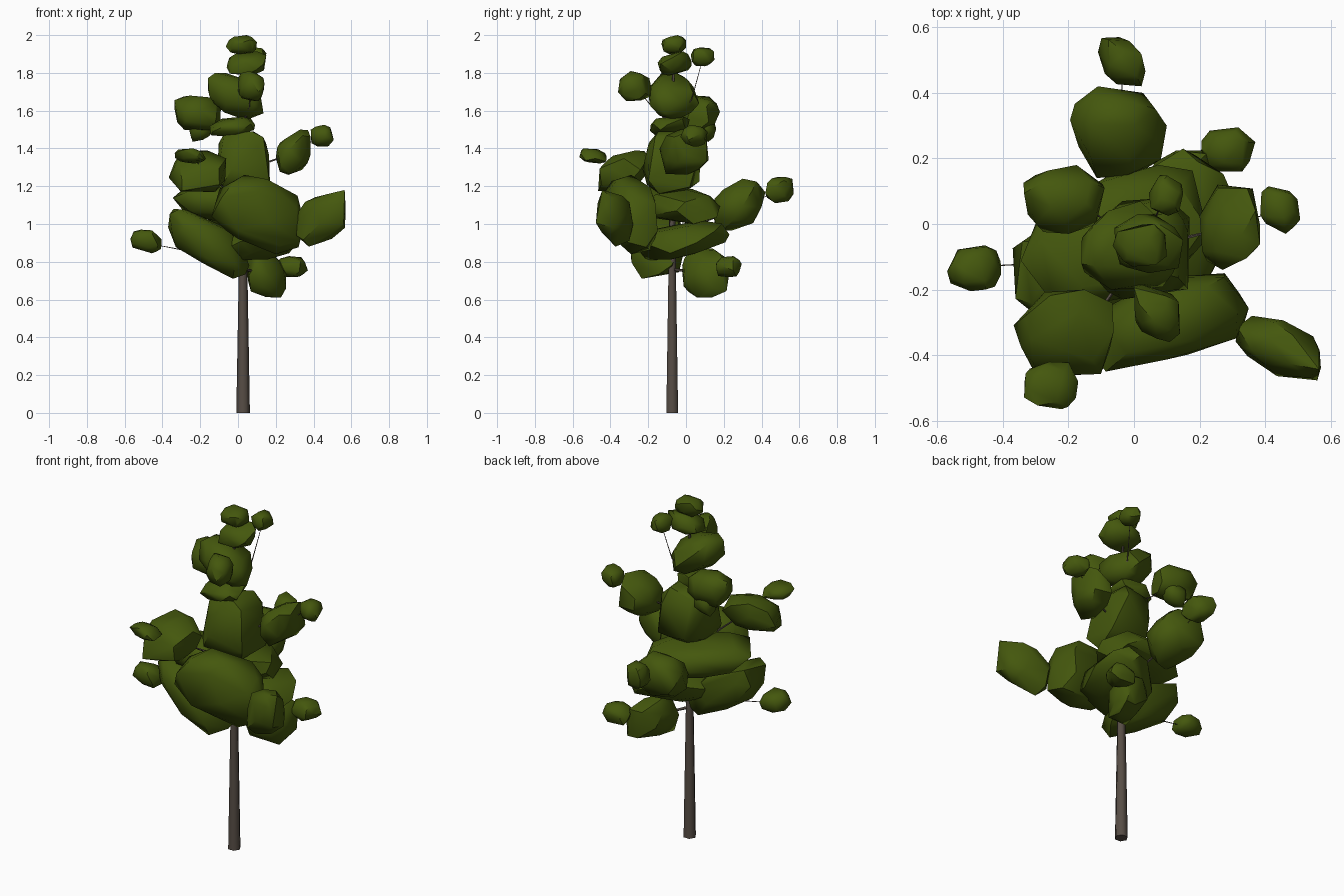
import bpy, bmesh, math, random
from mathutils import Vector

if "Cube" in bpy.data.objects:
    bpy.data.objects.remove(bpy.data.objects["Cube"])


def material(name, col):
    m = bpy.data.materials.new(name)
    m.diffuse_color = (*col, 1)
    m.use_nodes = True
    m.node_tree.nodes["Principled BSDF"].inputs["Base Color"].default_value = m.diffuse_color
    return m


LEAF = material("leaf_green", (0.058, 0.096, 0.004))
BARK = material("bark_brown", (0.095, 0.075, 0.060))


def finish(bm, name, mat, angle):
    bmesh.ops.recalc_face_normals(bm, faces=bm.faces)
    me = bpy.data.meshes.new(name)
    bm.to_mesh(me)
    bm.free()
    me.materials.append(mat)
    ob = bpy.data.objects.new(name, me)
    bpy.context.collection.objects.link(ob)
    bpy.ops.object.select_all(action='DESELECT')
    ob.select_set(True)
    bpy.context.view_layer.objects.active = ob
    bpy.ops.object.shade_smooth_by_angle(angle=math.radians(angle))
    return ob


# Leaf clump: convex hull of jittered boxy-sphere points, sheared, fitted to a box
def clump(name, x0, x1, y0, y1, z0, z1, sx=0, sy=0, sxy=0, seed=0, box=0.78, n=26):
    rng = random.Random(seed)
    pts = []
    for i in range(n):
        c = 1 - 2 * (i + 0.5) / n
        r = math.sqrt(1 - c * c)
        a = seed + i * 2.39996 + rng.uniform(-0.3, 0.3)
        p = Vector((r * math.cos(a), r * math.sin(a), c))
        p = Vector([math.copysign(abs(v) ** box, v) for v in p])
        p *= rng.uniform(0.86, 1.06)
        p.z = p.z * (1 - 0.75 * max(abs(sx), abs(sy))) + sx * p.x + sy * p.y
        p.y = p.y * (1 - 0.5 * abs(sxy)) + sxy * p.x
        pts.append(p)
    lo, hi = (x0, y0, z0), (x1, y1, z1)
    mn = [min(p[k] for p in pts) for k in range(3)]
    mx = [max(p[k] for p in pts) for k in range(3)]
    bm = bmesh.new()
    for p in pts:
        bm.verts.new([lo[k] + (p[k] - mn[k]) / (mx[k] - mn[k]) * (hi[k] - lo[k]) for k in range(3)])
    bmesh.ops.convex_hull(bm, input=bm.verts)
    loose = [v for v in bm.verts if not v.link_faces]
    bmesh.ops.delete(bm, geom=loose, context='VERTS')
    finish(bm, name, LEAF, 42)


# Tapered tube through a path of (point, radius)
def tube(name, path, sides):
    bm = bmesh.new()
    rings = []
    for i, (p, r) in enumerate(path):
        a = Vector(path[max(i - 1, 0)][0])
        b = Vector(path[min(i + 1, len(path) - 1)][0])
        q = (b - a).to_track_quat('Z', 'Y')
        rings.append([bm.verts.new(Vector(p) + q @ Vector(
            (r * math.cos(t * math.tau / sides), r * math.sin(t * math.tau / sides), 0)))
            for t in range(sides)])
    for lo, hi in zip(rings, rings[1:]):
        for t in range(sides):
            u = (t + 1) % sides
            bm.faces.new((lo[t], lo[u], hi[u], hi[t]))
    bm.faces.new(rings[0])
    bm.faces.new(rings[-1])
    finish(bm, name, BARK, 65)


# Trunk
TX, TY = 0.027, -0.073
tube("trunk", [((TX, TY, 0), 0.036), ((TX, TY, 0.4), 0.029), ((TX, TY, 0.8), 0.022),
               ((TX, TY, 1.3), 0.014), ((0.02, -0.065, 1.93), 0.004)], 6)

# Crown along the trunk
clump("top_leaves", -.065, .10, -.13, 0, 1.90, 2.0, seed=1)
clump("upper_leaves", -.06, .15, -.15, .03, 1.785, 1.915, .1, .25, seed=2)
clump("third_leaves", -.16, .135, -.20, .07, 1.55, 1.80, -.3, seed=3)
clump("neck_leaves", -.15, .09, -.19, .02, 1.465, 1.57, .3, .2, seed=4)
clump("centre_leaves", -.11, .17, -.23, .08, 1.16, 1.49, seed=5, box=.55)
clump("middle_leaves", -.345, .22, -.25, .18, 1.0, 1.20, -.25, -.1, .3, seed=6)
clump("lower_left_leaves", -.37, .06, -.30, .0, .71, 1.08, -.5, seed=7)
clump("lower_right_leaves", -.12, .315, -.28, .23, .81, 1.02, .1, .3, .25, seed=8)

# Clumps carried on branches
clump("front_leaves", -.14, .35, -.45, -.15, .84, 1.26, -.25, 0, .4, seed=9)
clump("left_upper_leaves", -.337, -.09, -.03, .18, 1.49, 1.68, seed=10)
clump("left_under_leaves", -.26, -.13, .04, .16, 1.435, 1.57, .2, 0, seed=23)
clump("left_front_leaves", -.367, -.062, -.465, -.2, 1.17, 1.39, .05, .3, seed=11)
clump("right_leaves", .20, .385, -.14, .12, 1.26, 1.50, .25, 0, .15, seed=12)
clump("back_leaves", -.195, .10, .14, .42, .965, 1.24, 0, .25, seed=13)
clump("back_low_leaves", .045, .255, -.02, .225, .61, .87, -.25, .1, .25, seed=14)
clump("right_front_leaves", .31, .57, -.477, -.28, .88, 1.18, .25, 0, -.4, seed=15)

# Small tip clumps
clump("tip_leaves_high_back", .045, .15, .025, .15, 1.835, 1.935, seed=16)
clump("tip_leaves_high_front", 0, .14, -.36, -.185, 1.65, 1.81, 0, 0, -.3, seed=17)
clump("tip_leaves_right", .385, .507, -.03, .115, 1.41, 1.525, 0, 0, -.25, seed=18)
clump("tip_leaves_left_front", -.335, -.17, -.565, -.42, 1.32, 1.40, -.2, -.2, seed=19)
clump("tip_leaves_back", -.11, .035, .42, .57, 1.11, 1.25, 0, 0, -.3, seed=20)
clump("tip_leaves_low_back", .205, .37, .16, .295, .72, .83, seed=21)
clump("tip_leaves_left", -.57, -.405, -.205, -.065, .845, .97, -.2, seed=22)

# Branches: trunk height, bend point, tip
BRANCHES = [
    (1.50, (.07, .03, 1.66), (.10, .09, 1.88)),
    (1.53, (.06, -.18, 1.62), (.07, -.27, 1.73)),
    (1.42, (-.10, .02, 1.49), (-.21, .08, 1.57)),
    (1.28, (.25, -.02, 1.36), (.45, .045, 1.47)),
    (1.10, (-.15, -.33, 1.26), (-.25, -.49, 1.36)),
    (.95, (-.03, .25, 1.07), (-.04, .50, 1.18)),
    (.80, (-.28, -.12, .86), (-.49, -.13, .90)),
    (.76, (.15, .10, .74), (.29, .23, .78)),
    (.85, (.20, -.28, .93), (.44, -.38, 1.02)),
]
for i, (z, mid, tip) in enumerate(BRANCHES):
    tube(f"branch_{i + 1}", [((TX, TY, z), 0.009), (mid, 0.003), (tip, 0.001)], 5)
